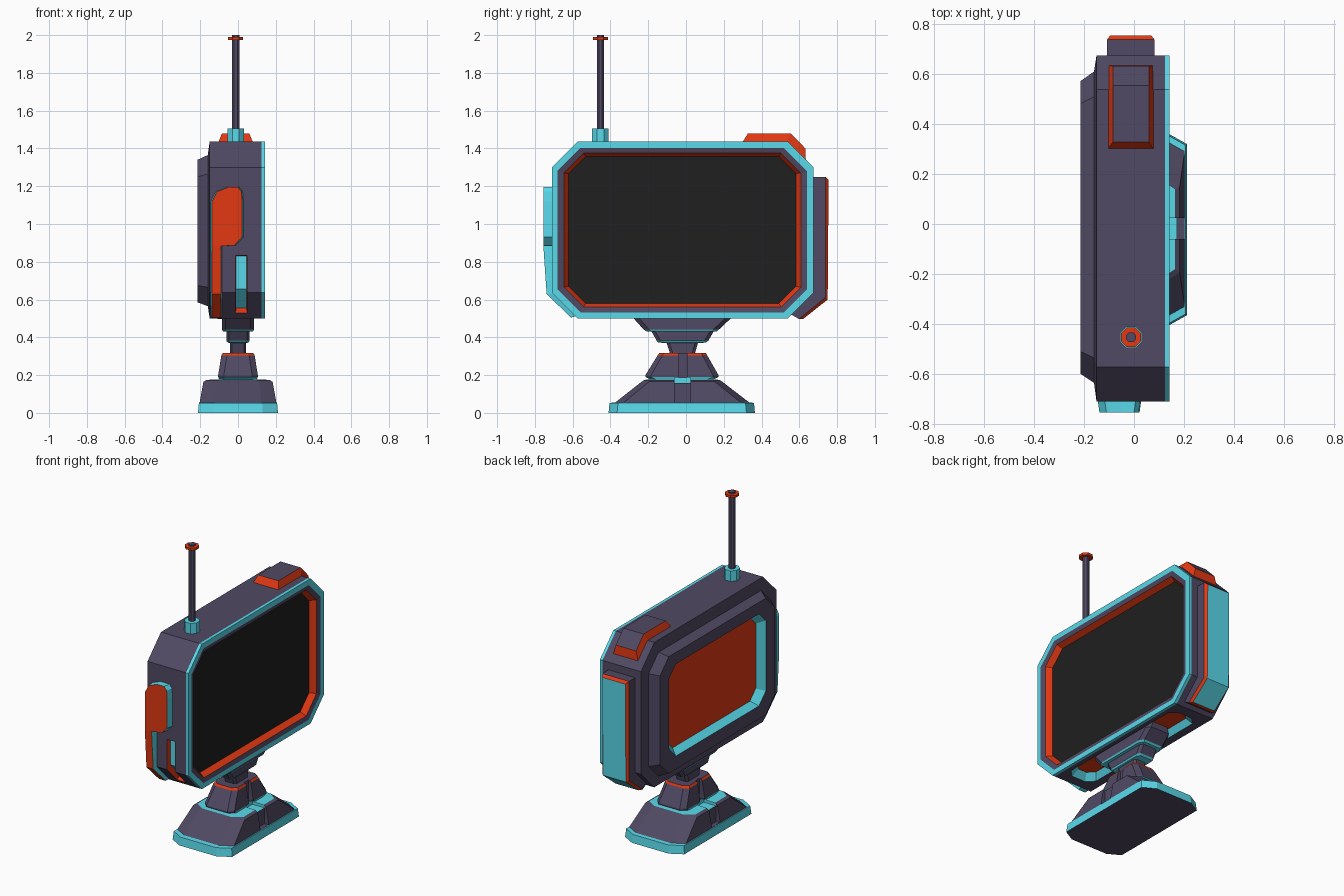
import bpy, bmesh, math

PURPLE, CYAN, ORANGE, BLACK = range(4)
mats = []
for name, col in (("purple_shell", (0.08, 0.067, 0.125)), ("cyan_trim", (0.1, 0.69, 0.82)),
                  ("orange_trim", (0.76, 0.04, 0.006)), ("dark_glass", (0.014, 0.014, 0.014))):
    m = bpy.data.materials.new(name)
    m.diffuse_color = (*col, 1)
    mats.append(m)


def loft(name, rings, bands, caps):
    """Skin equal-length rings; bands = material per wall, caps = (first, last)."""
    bm = bmesh.new()
    vs = [[bm.verts.new(p) for p in r] for r in rings]
    n = len(rings[0])

    def face(v, mat):
        bm.faces.new(v).material_index = mat
    for k, mat in enumerate(bands):
        for i in range(n):
            j = (i + 1) % n
            face((vs[k][i], vs[k][j], vs[k + 1][j], vs[k + 1][i]), mat)
    for r, mat in ((vs[0], caps[0]), (vs[-1], caps[1])):
        for i in range(n // 2 - 1):
            face((r[i], r[i + 1], r[n - 2 - i], r[n - 1 - i]), mat)
    bmesh.ops.recalc_face_normals(bm, faces=bm.faces[:])
    me = bpy.data.meshes.new(name)
    bm.to_mesh(me)
    bm.free()
    for m in mats:
        me.materials.append(m)
    ob = bpy.data.objects.new(name, me)
    bpy.context.collection.objects.link(ob)
    return ob


def octagon(a0, a1, b0, b1, ca, cb):
    return [(a0 + ca, b0), (a1 - ca, b0), (a1, b0 + cb), (a1, b1 - cb),
            (a1 - ca, b1), (a0 + ca, b1), (a0, b1 - cb), (a0, b0 + cb)]


def slab_x(x, y0, y1, z0, z1, c):
    return [(x, y, z) for y, z in octagon(y0, y1, z0, z1, c, c)]


def slab_z(z, hx, y0, y1, cx, cy):
    return [(x, y, z) for x, y in octagon(-hx, hx, y0, y1, cx, cy)]


def strip(path):
    """Ring around a strip that follows a path of (x0, x1, y, z)."""
    return [(a, y, z) for a, b, y, z in path] + [(b, y, z) for a, b, y, z in reversed(path)]


def band(x0, x1, yz):
    return strip([(x0, x1, y, z) for y, z in yz])


def cut(ob, cutter):
    cutter.hide_render = True
    mod = ob.modifiers.new("cut", 'BOOLEAN')
    mod.operation = 'DIFFERENCE'
    mod.solver = 'EXACT'
    mod.object = cutter
    bpy.context.view_layer.objects.active = ob
    bpy.ops.object.modifier_apply(modifier=mod.name)
    bpy.data.objects.remove(cutter)


def box(x0, x1, y0, y1, z0, z1, mat=PURPLE):
    r = [[(x0, y0, z), (x1, y0, z), (x1, y1, z), (x0, y1, z)] for z in (z0, z1)]
    return loft("cutter", r, [mat], (mat, mat))


# Case: back recess, back panel, shell, cyan rim, bezel, screen
case = loft("case", [
    slab_x(-0.17, -0.47, 0.44, 0.70, 1.24, 0.06),
    slab_x(-0.214, -0.51, 0.48, 0.67, 1.265, 0.07),
    slab_x(-0.214, -0.60, 0.572, 0.585, 1.34, 0.09),
    slab_x(-0.16, -0.636, 0.61, 0.565, 1.365, 0.10),
    slab_x(-0.15, -0.71, 0.675, 0.50, 1.437, 0.137),
    slab_x(0.125, -0.71, 0.675, 0.50, 1.437, 0.137),
    slab_x(0.143, -0.71, 0.675, 0.50, 1.437, 0.137),
    slab_x(0.143, -0.68, 0.64, 0.532, 1.403, 0.122),
    slab_x(0.136, -0.647, 0.608, 0.56, 1.375, 0.105),
    slab_x(0.10, -0.622, 0.582, 0.58, 1.357, 0.09)],
    [CYAN, PURPLE, PURPLE, PURPLE, PURPLE, CYAN, CYAN, PURPLE, ORANGE], (ORANGE, BLACK))

# Slot on the front end and long recess underneath
cut(case, loft("slot_cutter", [
    band(-0.018, 0.053, [(-0.8, 0.84), (-0.8, 0.60), (-0.64, 0.49)]),
    band(-0.01, 0.045, [(-0.675, 0.83), (-0.675, 0.655), (-0.575, 0.555)])],
    [ORANGE], (ORANGE, CYAN)))
cut(case, loft("recess_cutter", [
    slab_z(0.46, 0.12, -0.54, 0.50, 0.05, 0.05),
    slab_z(0.54, 0.07, -0.47, 0.43, 0.04, 0.04)], [CYAN], (CYAN, ORANGE)))

# Grip plate wrapped round the front end
plate = [(-0.05, 0.0, -0.755, 1.195), (-0.11, 0.018, -0.755, 1.172), (-0.138, 0.022, -0.755, 1.12),
         (-0.138, 0.022, -0.755, 0.93), (-0.138, -0.02, -0.755, 0.887),
         (-0.138, -0.09, -0.755, 0.883), (-0.138, -0.09, -0.738, 0.63), (-0.138, -0.09, -0.61, 0.505)]
base = [(a - 0.008, b + 0.008, -0.70, z) for a, b, y, z in plate[:-1]]
base.append((-0.146, -0.082, -0.57, 0.515))
loft("grip_plate", [strip(base), strip(plate)], [CYAN], (CYAN, ORANGE))

# Side rail wrapped round the back end
loft("side_rail", [
    band(-0.108, 0.082, [(0.65, 1.25), (0.655, 0.64), (0.55, 0.525)]),
    band(-0.108, 0.082, [(0.738, 1.25), (0.738, 0.61), (0.598, 0.497)]),
    band(-0.095, 0.069, [(0.755, 1.235), (0.75, 0.60), (0.62, 0.497)])],
    [PURPLE, ORANGE], (PURPLE, CYAN))

# Shoulder pad over the top corner
loft("shoulder_pad", [
    band(-0.105, 0.08, [(0.297, 1.43), (0.53, 1.43), (0.635, 1.32)]),
    band(-0.085, 0.06, [(0.328, 1.48), (0.555, 1.48), (0.632, 1.40)])],
    [ORANGE], (ORANGE, PURPLE))


# Antenna
def rod(name, r, z0, z1, mat):
    rings = [[(-0.012 + r * math.cos(math.pi * (i + 0.5) / 4),
               -0.453 + r * math.sin(math.pi * (i + 0.5) / 4), z) for i in range(8)]
             for z in (z0, z1)]
    loft(name, rings, [mat], (mat, mat))


rod("antenna_socket", 0.047, 1.42, 1.505, CYAN)
rod("antenna_rod", 0.021, 1.48, 2.0, PURPLE)
rod("antenna_collar", 0.043, 1.975, 1.99, ORANGE)

# Stand: foot and pedestal
stand = loft("stand_foot", [
    slab_z(0.0, 0.212, -0.41, 0.365, 0.08, 0.045),
    slab_z(0.053, 0.207, -0.405, 0.36, 0.08, 0.045),
    slab_z(0.055, 0.203, -0.375, 0.335, 0.08, 0.045),
    slab_z(0.165, 0.183, -0.235, 0.192, 0.07, 0.04),
    slab_z(0.175, 0.165, -0.22, 0.178, 0.06, 0.04),
    slab_z(0.177, 0.10, -0.19, 0.145, 0.03, 0.03),
    slab_z(0.19, 0.105, -0.215, 0.172, 0.03, 0.03),
    slab_z(0.20, 0.105, -0.215, 0.172, 0.03, 0.03),
    slab_z(0.305, 0.088, -0.15, 0.112, 0.03, 0.025),
    slab_z(0.318, 0.08, -0.14, 0.105, 0.03, 0.025)],
    [CYAN, CYAN, PURPLE, PURPLE, CYAN, CYAN, PURPLE, PURPLE, ORANGE], (PURPLE, PURPLE))

# Grooves down both faces of the stand
for s in (-1, 1):
    for a, y0, y1, z0, z1, mat in ((0.172, -0.06, 0.025, 0.056, 0.30, PURPLE),
                                   (0.085, -0.06, 0.025, 0.158, 0.188, CYAN),
                                   (0.07, -0.04, 0.005, 0.188, 0.40, PURPLE)):
        x0, x1 = sorted((s * a, s * 0.3))
        cut(stand, box(x0, x1, y0, y1, z0, z1, mat))

# Neck: stepped blocks widening up into the case
loft("stand_neck", [
    slab_z(0.30, 0.043, -0.08, 0.043, 0.012, 0.015),
    slab_z(0.37, 0.043, -0.103, 0.063, 0.012, 0.015),
    slab_z(0.372, 0.055, -0.145, 0.107, 0.015, 0.02),
    slab_z(0.382, 0.062, -0.155, 0.118, 0.015, 0.02),
    slab_z(0.43, 0.062, -0.182, 0.146, 0.015, 0.02),
    slab_z(0.432, 0.08, -0.21, 0.165, 0.02, 0.03),
    slab_z(0.442, 0.086, -0.225, 0.175, 0.02, 0.03),
    slab_z(0.50, 0.086, -0.277, 0.237, 0.02, 0.03),
    slab_z(0.55, 0.07, -0.277, 0.237, 0.02, 0.03)],
    [PURPLE, CYAN, CYAN, PURPLE, CYAN, CYAN, PURPLE, PURPLE], (PURPLE, PURPLE))
